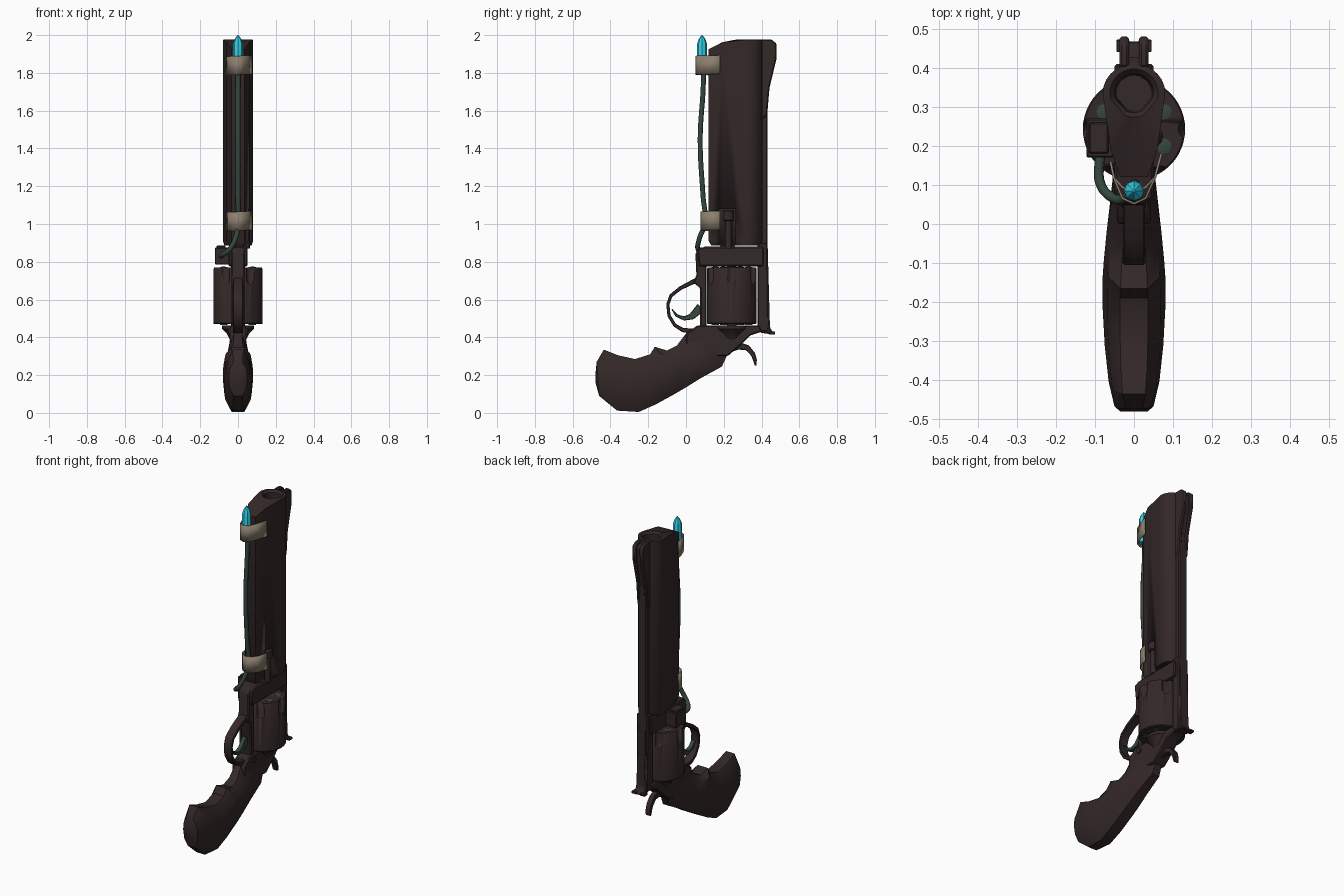
import bpy, bmesh
from math import sin, cos, pi, radians, hypot
from mathutils import Vector

if "Cube" in bpy.data.objects:
    bpy.data.objects.remove(bpy.data.objects["Cube"])


def material(name, r, g, b):
    m = bpy.data.materials.new(name)
    m.use_nodes = True
    m.diffuse_color = (r, g, b, 1)
    m.node_tree.nodes["Principled BSDF"].inputs["Base Color"].default_value = (r, g, b, 1)
    return m


brown = material("dark brown", 0.034, 0.021, 0.021)
green = material("dark green", 0.035, 0.065, 0.048)
tan = material("tape tan", 0.26, 0.21, 0.155)
cyan = material("glowing cyan", 0.03, 0.62, 0.78)


def activate(ob):
    bpy.ops.object.select_all(action="DESELECT")
    ob.select_set(True)
    bpy.context.view_layer.objects.active = ob


def loft(name, rings, mat, bevel=0, closed=True):
    """Skin a row of equal rings; cap both ends when closed."""
    bm = bmesh.new()
    rows = [[bm.verts.new(p) for p in ring] for ring in rings]
    n = len(rows[0])
    for a, b in zip(rows, rows[1:]):
        for i in range(n if closed else n - 1):
            j = (i + 1) % n
            bm.faces.new((a[i], a[j], b[j], b[i]))
    if closed:
        bm.faces.new(rows[0])
        bm.faces.new(rows[-1])
    bmesh.ops.recalc_face_normals(bm, faces=bm.faces)
    mesh = bpy.data.meshes.new(name)
    bm.to_mesh(mesh)
    bm.free()
    mesh.materials.append(mat)
    ob = bpy.data.objects.new(name, mesh)
    bpy.context.collection.objects.link(ob)
    activate(ob)
    if bevel:
        mod = ob.modifiers.new("bevel", "BEVEL")
        mod.width = bevel
        mod.limit_method = "ANGLE"
        bpy.ops.object.modifier_apply(modifier="bevel")
    bpy.ops.object.shade_smooth_by_angle(angle=radians(35))
    return ob


def plate(name, outline, half, mat=brown, bevel=0.006, x=0):
    """Extrude a side outline (y, z) across x."""
    return loft(name, [[(x + s * half, y, z) for y, z in outline] for s in (-1, 1)], mat, bevel)


def box(name, x0, x1, y0, y1, z0, z1, bevel=0.004):
    return plate(name, [(y0, z0), (y1, z0), (y1, z1), (y0, z1)],
                 (x1 - x0) / 2, brown, bevel, (x0 + x1) / 2)


def turned(name, x, y, profile, mat=brown, sides=16):
    """Upright turned part from (radius, z) pairs."""
    return loft(name, [[(x + r * cos(2 * pi * i / sides), y + r * sin(2 * pi * i / sides), z)
                        for i in range(sides)] for r, z in profile], mat)


def ribbon(name, path, widths, half, mat=brown):
    """Bent bar in the side plane with a width at each path point."""
    left, right = [], []
    for i, (y, z) in enumerate(path):
        a, b = path[max(i - 1, 0)], path[min(i + 1, len(path) - 1)]
        d = Vector((b[0] - a[0], b[1] - a[1])).normalized() * widths[i] / 2
        left.append((y - d.y, z + d.x))
        right.append((y + d.y, z - d.x))
    return plate(name, left + right[::-1], half, mat, 0.003)


def cut(ob, cutter):
    activate(ob)
    mod = ob.modifiers.new("cut", "BOOLEAN")
    mod.operation = "DIFFERENCE"
    mod.solver = "EXACT"
    mod.object = cutter
    bpy.ops.object.modifier_apply(modifier="cut")
    bpy.data.objects.remove(cutter)


# Barrel: round top, narrowing underlug, open bore
AXIS = 0.335
section = [(0.08 * cos(radians(a)), AXIS + 0.075 * sin(radians(a))) for a in range(-15, 196, 14)]
section += [(-0.06, 0.19), (-0.035, 0.12), (0.035, 0.12), (0.06, 0.19)]


def inset(f, z):
    return [(x * f, 0.26 + (y - 0.26) * f, z) for x, y in section]


def bore(r, z):
    return [(x * r / hypot(x, y - AXIS), AXIS + (y - AXIS) * r / hypot(x, y - AXIS), z)
            for x, y in section]


lip = [(x, y, 1.975 - 0.05 * max(0, (0.24 - y) / 0.12) ** 1.5) for x, y in section]
barrel = loft("barrel", [inset(0.9, 0.885), inset(1, 0.91), inset(1, 1.9), lip,
                         bore(0.062, 1.978), bore(0.05, 1.965), bore(0.045, 1.6)], brown)
cut(barrel, box("notch_cutter", 0.02, 0.2, 0.175, 0.262, 0.8, 1.08, 0))

# Ejector rod lying in the barrel notch
turned("ejector_rod", 0.045, 0.225, [(0.018, 0.87), (0.018, 1.015), (0.03, 1.02),
                                     (0.03, 1.065), (0.022, 1.075)], brown, 12)

# Top rib with sights
plate("top_rib", [(0.39, 0.43), (0.445, 0.43), (0.432, 0.9), (0.432, 1.97), (0.39, 1.97)], 0.03)
for s in (-1, 1):
    plate("front_sight_rail", [(0.4, 1.55), (0.43, 1.58), (0.442, 1.72), (0.478, 1.87),
                               (0.48, 1.955), (0.45, 1.978), (0.4, 1.978)], 0.012, x=s * 0.025)
    box("rear_sight_ear", *sorted((s * 0.012, s * 0.045)), 0.44, 0.472, 0.415, 0.43, 0.002)
plate("front_sight", [(0.4, 1.6), (0.432, 1.7), (0.462, 1.87), (0.465, 1.95), (0.4, 1.975)], 0.03)
plate("rear_sight", [(0.39, 0.425), (0.47, 0.413), (0.445, 0.45), (0.435, 0.6), (0.39, 0.6)], 0.035)

# Frame around the cylinder
plate("frame_front", [(0.07, 0.776), (0.41, 0.776), (0.41, 0.88), (0.1, 0.88), (0.06, 0.865)], 0.05)
plate("frame_strap", [(0.075, 0.45), (0.108, 0.45), (0.108, 0.8), (0.15, 0.88), (0.065, 0.875),
                      (0.05, 0.84), (0.055, 0.73), (0.04, 0.69), (0.075, 0.66)], 0.035)
plate("top_strap", [(0.378, 0.43), (0.437, 0.43), (0.432, 0.9), (0.378, 0.9)], 0.037)
plate("frame_rear", [(0.0, 0.42), (0.06, 0.463), (0.39, 0.463), (0.4, 0.43), (0.34, 0.41),
                     (0.29, 0.36), (0.22, 0.3), (0.1, 0.3), (0.0, 0.36)], 0.043)
turned("recoil_shield", 0, 0.243, [(0.04, 0.38), (0.06, 0.42), (0.085, 0.445), (0.085, 0.463)],
       brown, 24)
screw = loft("frame_screw", [[(x, 0.095 + 0.018 * cos(i * pi / 6), 0.43 + 0.018 * sin(i * pi / 6))
                              for i in range(12)] for x in (-0.049, 0.049)], brown)

# Fluted cylinder with cartridges
CY = 0.243
drum = turned("cylinder", 0, CY, [(0.127, 0.47), (0.131, 0.475), (0.131, 0.764), (0.127, 0.77)],
              brown, 48)
for k in range(6):
    a = k * pi / 3
    cut(drum, turned("flute_cutter", 0.137 * cos(a), CY + 0.137 * sin(a),
                     [(0.01, 0.68), (0.024, 0.7), (0.024, 0.8)]))
    b = a + pi / 6
    turned("cartridge", 0.088 * cos(b), CY + 0.088 * sin(b),
           [(0.02, 0.466), (0.02, 0.771), (0.01, 0.774)], green, 12)
turned("cylinder_pin", 0, CY, [(0.025, 0.45), (0.025, 0.79)])

# Grip: (top y, top z, bottom y, bottom z, half width)
stations = [(-0.48, 0.2, -0.479, 0.16, 0.035), (-0.473, 0.27, -0.46, 0.09, 0.05),
            (-0.435, 0.335, -0.365, 0.012, 0.065), (-0.36, 0.305, -0.25, 0.005, 0.075),
            (-0.27, 0.285, -0.16, 0.045, 0.08), (-0.19, 0.31, -0.06, 0.1, 0.08),
            (-0.165, 0.35, 0.0, 0.135, 0.077), (-0.1, 0.33, 0.08, 0.185, 0.07),
            (-0.05, 0.355, 0.19, 0.245, 0.058), (0.0, 0.42, 0.22, 0.31, 0.045),
            (0.05, 0.455, 0.26, 0.37, 0.04)]
half = [(0.45, 0), (0.86, 0.18), (1, 0.45), (0.9, 0.78), (0.45, 1)]
shape = half + [(-u, t) for u, t in reversed(half)]
loft("grip", [[(u * w, y0 + (y1 - y0) * t, z0 + (z1 - z0) * t) for u, t in shape]
              for y0, z0, y1, z1, w in stations], brown)

# Trigger guard, trigger and hammer
ribbon("trigger_guard", [(0.075, 0.71), (0.03, 0.69), (-0.03, 0.66), (-0.08, 0.62), (-0.096, 0.575),
                         (-0.09, 0.515), (-0.06, 0.465), (-0.02, 0.44), (0.04, 0.43)],
       [0.03, 0.024, 0.02, 0.018, 0.017, 0.017, 0.018, 0.022, 0.03], 0.027)
ribbon("trigger", [(-0.075, 0.55), (-0.05, 0.515), (-0.01, 0.5), (0.03, 0.51), (0.08, 0.56)],
       [0.006, 0.015, 0.022, 0.035, 0.05], 0.014, green)
ribbon("hammer", [(0.23, 0.35), (0.28, 0.355), (0.325, 0.345), (0.355, 0.31), (0.365, 0.28),
                  (0.369, 0.25)], [0.06, 0.04, 0.03, 0.025, 0.02, 0.01], 0.017)

# Side unit fed by the cable
box("side_unit", -0.122, -0.045, 0.17, 0.27, 0.785, 0.875)
box("side_unit_cap", -0.115, -0.065, 0.18, 0.26, 0.865, 0.885)

# Cable
curve = bpy.data.curves.new("cable", "CURVE")
curve.dimensions = "3D"
curve.bevel_depth = 0.013
curve.bevel_resolution = 2
curve.resolution_u = 6
curve.use_fill_caps = True
spline = curve.splines.new("BEZIER")
route = [(0, 0.09, 1.89), (0, 0.092, 1.75), (0, 0.075, 1.45), (0, 0.09, 1.15), (0, 0.1, 1.0),
         (-0.015, 0.07, 0.92), (-0.05, 0.065, 0.86), (-0.085, 0.1, 0.835), (-0.087, 0.18, 0.83)]
spline.bezier_points.add(len(route) - 1)
for p, co in zip(spline.bezier_points, route):
    p.co = co
    p.handle_left_type = p.handle_right_type = "AUTO"
curve.materials.append(green)
cable = bpy.data.objects.new("cable", curve)
bpy.context.collection.objects.link(cable)

# Crystal vial at the muzzle
turned("crystal", 0, 0.085, [(0.026, 1.8), (0.026, 1.955), (0.018, 1.978), (0.003, 2.0)], cyan, 8)


# Tape bands wrapping the cable to the barrel
def tape(name, z0, z1, front):
    xy = [(-0.06, 0.16), (-0.052, 0.12), (-0.03, front + 0.014), (0, front),
          (0.03, front + 0.014), (0.054, 0.12), (0.07, 0.18)]
    ob = loft(name, [[(x, y, z + 0.05 * x) for x, y in xy] for z in (z0, z1)], tan, closed=False)
    mod = ob.modifiers.new("thickness", "SOLIDIFY")
    mod.thickness = 0.006
    mod.offset = 0


tape("upper_tape", 1.79, 1.89, 0.052)
tape("lower_tape", 0.965, 1.065, 0.08)
